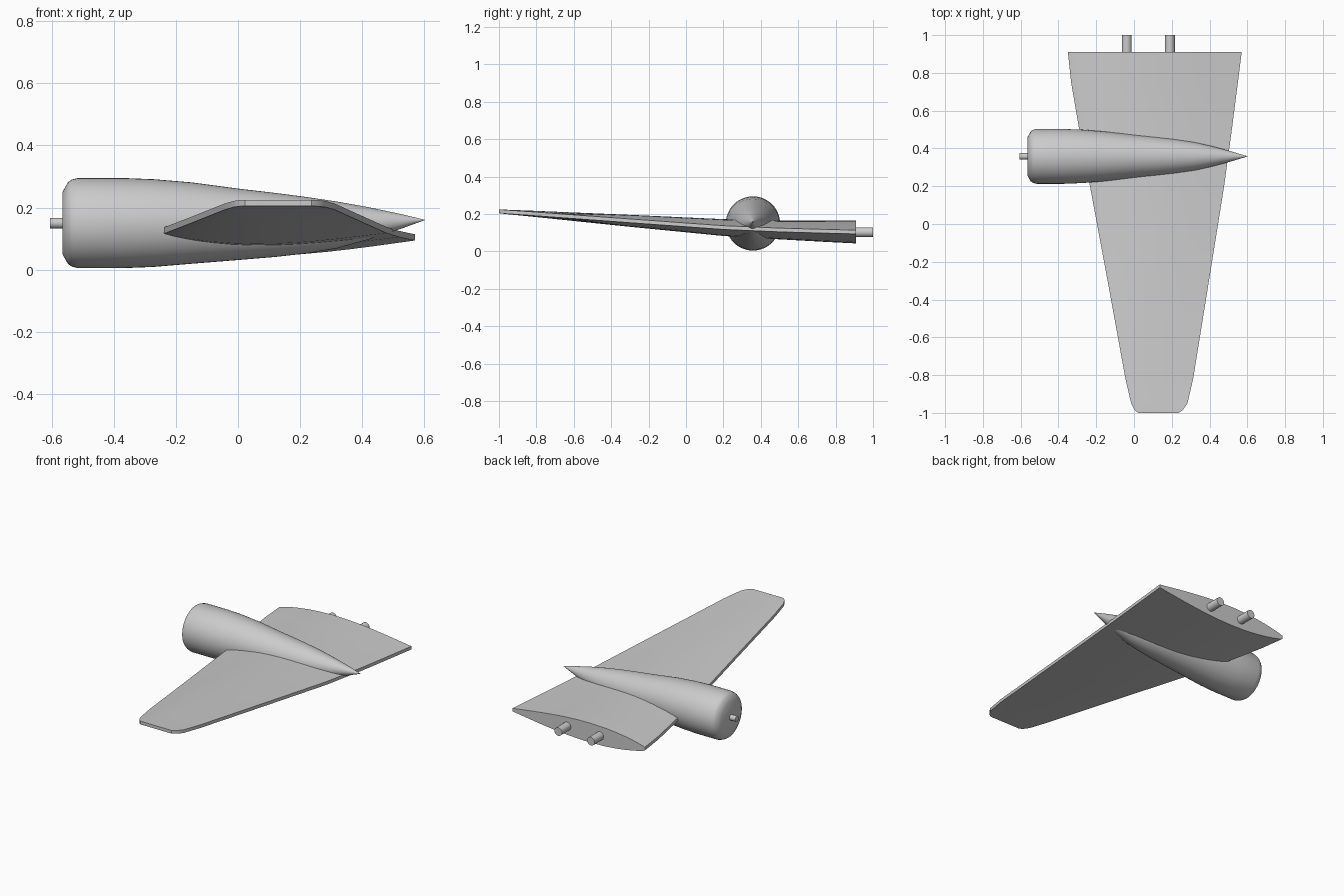
import bpy, bmesh, math
from mathutils import Matrix

cube = bpy.data.objects.get("Cube")
if cube:
    bpy.data.objects.remove(cube, do_unlink=True)

grey = bpy.data.materials.new("plain grey")
grey.use_nodes = True
grey.diffuse_color = (0.6, 0.6, 0.6, 1)
grey.node_tree.nodes["Principled BSDF"].inputs["Base Color"].default_value = (0.6, 0.6, 0.6, 1)


def finish(name, bm, angle=30):
    bmesh.ops.recalc_face_normals(bm, faces=bm.faces)
    mesh = bpy.data.meshes.new(name)
    bm.to_mesh(mesh)
    bm.free()
    mesh.materials.append(grey)
    obj = bpy.data.objects.new(name, mesh)
    bpy.context.collection.objects.link(obj)
    bpy.ops.object.select_all(action="DESELECT")
    obj.select_set(True)
    bpy.context.view_layer.objects.active = obj
    bpy.ops.object.shade_smooth_by_angle(angle=math.radians(angle))
    return obj


def loft(bm, rings):
    """Skin a list of equal point rings and cap both ends."""
    loops = [[bm.verts.new(p) for p in ring] for ring in rings]
    for a, b in zip(loops, loops[1:]):
        for i in range(len(a)):
            j = (i + 1) % len(a)
            bm.faces.new((a[i], a[j], b[j], b[i]))
    bm.faces.new(loops[0])
    bm.faces.new(loops[-1][::-1])


def rod(name, centre, radius, length, axis):
    bm = bmesh.new()
    turn = Matrix.Rotation(math.pi / 2, 4, axis)
    bmesh.ops.create_cone(bm, cap_ends=True, segments=24, radius1=radius, radius2=radius,
                          depth=length, matrix=Matrix.Translation(centre) @ turn)
    finish(name, bm)


# Wing: blunt-edged aerofoil sections (y, leading x, trailing x, middle z, half thickness)
EDGE = 0.01
stations = [
    (0.91, -0.35, 0.57, 0.104, 0.061), (0.75, -0.333, 0.55, 0.108, 0.057),
    (0.5, -0.29, 0.518, 0.115, 0.05), (0.2, -0.233, 0.477, 0.128, 0.045),
    (-0.3, -0.14, 0.397, 0.164, 0.032), (-0.82, -0.045, 0.313, 0.202, 0.016),
    (-0.95, -0.015, 0.283, 0.211, 0.012), (-0.985, 0.003, 0.258, 0.214, 0.011),
    (-1.0, 0.022, 0.237, 0.215, 0.01),
]
STEPS = 16
rings = []
for y, lead, trail, mid, half in stations:
    upper, lower = [], []
    for i in range(STEPS + 1):
        t = (1 - math.cos(math.pi * i / STEPS)) / 2
        bulge = math.sin(math.pi * t ** 0.8)
        h = EDGE + (half - EDGE) * bulge
        x = lead + (trail - lead) * t
        upper.append((x, y, mid + h))
        lower.append((x, y, mid - h))
    rings.append(upper + lower[::-1])
bm = bmesh.new()
loft(bm, rings)
finish("wing", bm)

# Engine nacelle: turned profile (x, radius, axis height)
profile = [
    (-0.565, 0.1, 0.15), (-0.547, 0.132, 0.15), (-0.535, 0.14, 0.15), (-0.515, 0.145, 0.15),
    (-0.37, 0.145, 0.15), (-0.27, 0.141, 0.15), (-0.15, 0.131, 0.15), (0, 0.115, 0.146),
    (0.12, 0.103, 0.144), (0.22, 0.091, 0.143), (0.32, 0.075, 0.144), (0.42, 0.052, 0.149),
    (0.52, 0.025, 0.155), (0.6, 0.001, 0.16),
]
SIDES = 48
bm = bmesh.new()
loft(bm, [[(x, 0.358 + r * math.cos(2 * math.pi * i / SIDES),
            z + r * math.sin(2 * math.pi * i / SIDES)) for i in range(SIDES)]
          for x, r, z in profile])
finish("engine_nacelle", bm)

# Propeller shaft and the two mounting pins on the wing root
rod("propeller_shaft", (-0.58, 0.358, 0.15), 0.017, 0.05, "Y")
for name, x in (("front_root_pin", -0.038), ("rear_root_pin", 0.19)):
    rod(name, (x, 0.95, 0.103), 0.026, 0.1, "X")
